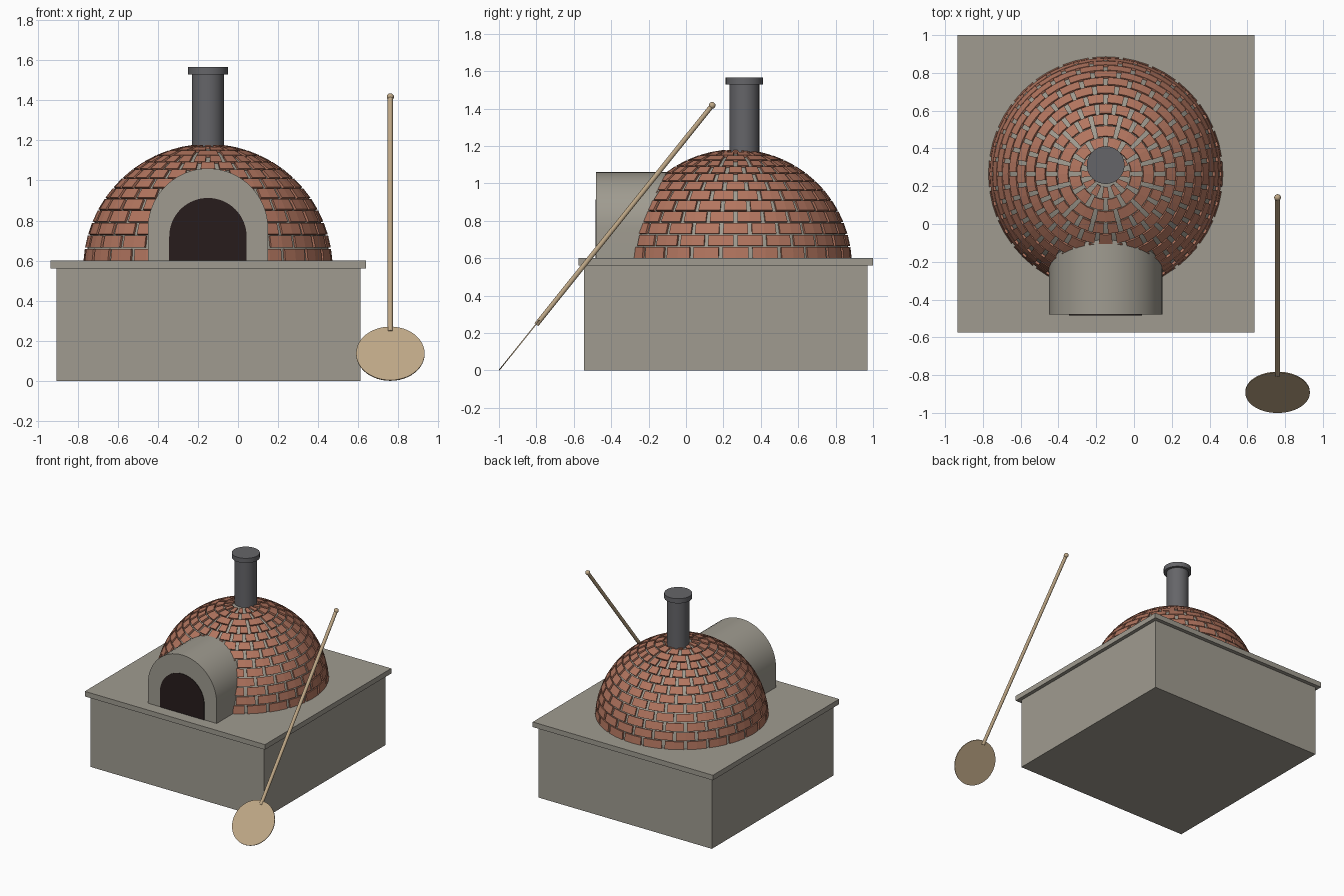
import bpy, bmesh, math
from mathutils import Vector

if "Cube" in bpy.data.objects:
    bpy.data.objects.remove(bpy.data.objects["Cube"])


def material(name, rgb):
    m = bpy.data.materials.new(name)
    m.diffuse_color = (*rgb, 1)
    m.use_nodes = True
    m.node_tree.nodes["Principled BSDF"].inputs["Base Color"].default_value = m.diffuse_color
    return m


STONE = material("stone", (0.35, 0.33, 0.28))
BRICK = material("brick", (0.45, 0.18, 0.115))
METAL = material("dark_metal", (0.13, 0.13, 0.14))
SOOT = material("soot", (0.02, 0.012, 0.012))
WOOD = material("wood", (0.52, 0.39, 0.24))

CX, CY, CZ = -0.15, 0.265, 0.56   # dome centre
R = 0.622                         # outer brick radius


def finish(bm, name, mat, smooth=False):
    bmesh.ops.recalc_face_normals(bm, faces=bm.faces[:])
    me = bpy.data.meshes.new(name)
    bm.to_mesh(me)
    bm.free()
    ob = bpy.data.objects.new(name, me)
    bpy.context.collection.objects.link(ob)
    me.materials.append(mat)
    if smooth:
        bpy.ops.object.select_all(action='DESELECT')
        bpy.context.view_layer.objects.active = ob
        ob.select_set(True)
        bpy.ops.object.shade_smooth_by_angle(angle=math.radians(35))
    return ob


def box(name, lo, hi, mat):
    bm = bmesh.new()
    bmesh.ops.create_cube(bm, size=1)
    for v in bm.verts:
        v.co = [(a + b) / 2 + c * (b - a) for a, b, c in zip(lo, hi, v.co)]
    return finish(bm, name, mat)


def rod(name, a, b, r, mat, seg=32):
    a, b = Vector(a), Vector(b)
    bm = bmesh.new()
    bmesh.ops.create_cone(bm, cap_ends=True, segments=seg, radius1=r, radius2=r,
                          depth=(b - a).length)
    ob = finish(bm, name, mat, True)
    ob.location = (a + b) / 2
    ob.rotation_euler = (b - a).to_track_quat('Z', 'Y').to_euler()
    return ob


def arch(name, r, spring, y0, y1, mat, seg=32):
    """Round-topped block standing on the slab, extruded along y."""
    pts = [(CX + r, 0.6)]
    pts += [(CX + r * math.cos(math.pi * i / seg), spring + r * math.sin(math.pi * i / seg))
            for i in range(seg + 1)]
    pts.append((CX - r, 0.6))
    bm = bmesh.new()
    face = bm.faces.new([bm.verts.new((x, y0, z)) for x, z in pts])
    new = bmesh.ops.extrude_face_region(bm, geom=[face])["geom"]
    for v in new:
        if isinstance(v, bmesh.types.BMVert):
            v.co.y = y1
    return finish(bm, name, mat, True)


def on_sphere(r, lat, lon):
    return (CX + r * math.cos(lat) * math.cos(lon),
            CY + r * math.cos(lat) * math.sin(lon),
            CZ + r * math.sin(lat))


# Plinth and overhanging slab
box("plinth", (-0.905, -0.545, 0), (0.61, 0.97, 0.56), STONE)
box("slab", (-0.935, -0.575, 0.56), (0.638, 1.0, 0.6), STONE)

# Mortar dome, cut off at the slab
bm = bmesh.new()
bmesh.ops.create_uvsphere(bm, u_segments=64, v_segments=40, radius=R - 0.012)
bmesh.ops.translate(bm, verts=bm.verts[:], vec=(CX, CY, CZ))
cut = bmesh.ops.bisect_plane(bm, geom=bm.verts[:] + bm.edges[:] + bm.faces[:],
                             plane_co=(0, 0, 0.6), plane_no=(0, 0, 1), clear_inner=True)
bmesh.ops.holes_fill(bm, edges=[e for e in bm.edges if e.is_boundary])
finish(bm, "mortar_dome", STONE, True)

# Brick courses in running bond, fewer bricks near the crown
bm = bmesh.new()
ROWS, START, STEP = 13, math.asin(0.04 / R), math.radians(6.2)
for row in range(ROWS):
    lat0 = START + row * STEP
    lat1 = lat0 + STEP - 0.008 / R
    ring = R * math.cos((lat0 + lat1) / 2)
    count = 24 if ring > 0.24 else 12
    pitch = 2 * math.pi / count
    half = pitch / 2 - 0.011 / ring
    for k in range(count):
        mid = (k + 0.5 * (row % 2)) * pitch
        x, y, z = on_sphere(R, lat0, mid)
        if y < -0.1 and abs(x - CX) < 0.2 and z < 0.9:
            continue              # hidden inside the entrance
        grid = [[[bm.verts.new(on_sphere(rad, lat, mid + s * half)) for s in (-1, 0, 1)]
                 for lat in (lat0, lat1)] for rad in (R - 0.03, R)]
        inner, outer = grid
        for i in (0, 1):
            for g in grid:
                bm.faces.new((g[0][i], g[0][i + 1], g[1][i + 1], g[1][i]))
            for j in (0, 1):
                bm.faces.new((inner[j][i], inner[j][i + 1], outer[j][i + 1], outer[j][i]))
        for i in (0, 2):
            bm.faces.new((inner[0][i], inner[1][i], outer[1][i], outer[0][i]))
finish(bm, "dome_bricks", BRICK)

# Entrance arch with dark mouth
arch("entrance_arch", 0.3, 0.76, -0.48, 0.1, STONE)
arch("oven_mouth", 0.193, 0.72, -0.484, -0.478, SOOT)

# Chimney
rod("chimney_pipe", (CX, 0.312, 1.1), (CX, 0.312, 1.54), 0.08, METAL)
rod("chimney_cap", (CX, 0.312, 1.53), (CX, 0.312, 1.567), 0.1, METAL)

# Leaning bread peel
PX = 0.76
axis = Vector((0, 0.626, 0.78))
normal = Vector((0, -0.78, 0.626))
blade = Vector((PX, -0.891, 0.136))
rod("peel_blade", blade - normal * 0.003, blade + normal * 0.003, 0.171, WOOD, 48)
rod("peel_handle", (PX, -0.8, 0.245), (PX, 0.14, 1.417), 0.013, WOOD, 16)
bm = bmesh.new()
bmesh.ops.create_uvsphere(bm, u_segments=16, v_segments=10, radius=0.018)
bmesh.ops.translate(bm, verts=bm.verts[:], vec=(PX, 0.14, 1.417))
finish(bm, "peel_knob", WOOD, True)
